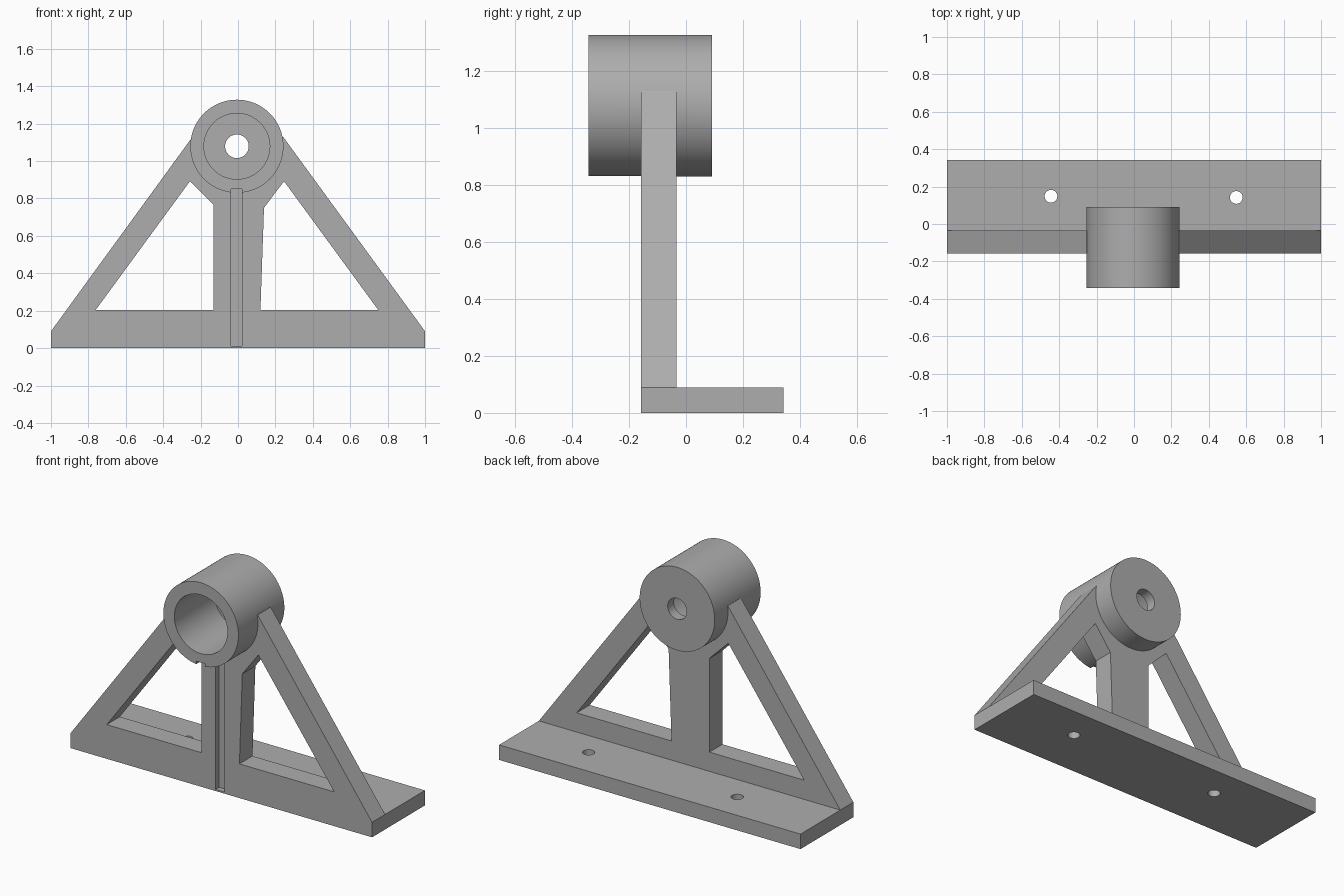
import bpy
import bmesh
import math
from mathutils import Matrix

cube = bpy.data.objects.get("Cube")
if cube:
    bpy.data.objects.remove(cube, do_unlink=True)

# Single plain grey finish
grey = bpy.data.materials.new("machined grey")
grey.use_nodes = True
colour = (0.42, 0.42, 0.42, 1)
grey.diffuse_color = colour
grey.node_tree.nodes["Principled BSDF"].inputs["Base Color"].default_value = colour

FRONT, BACK = -0.343, 0.343
WALL_FRONT, WALL_BACK = -0.158, -0.034
BOSS_X, BOSS_Z, BOSS_BACK = -0.006, 1.079, 0.092


def finish(name, bm):
    bmesh.ops.recalc_face_normals(bm, faces=bm.faces)
    mesh = bpy.data.meshes.new(name)
    bm.to_mesh(mesh)
    bm.free()
    mesh.materials.append(grey)
    obj = bpy.data.objects.new(name, mesh)
    bpy.context.collection.objects.link(obj)
    return obj


def prism(name, profile, y0, y1):
    """Extrude an x-z profile along y."""
    bm = bmesh.new()
    face = bm.faces.new([bm.verts.new((x, y0, z)) for x, z in profile])
    new = bmesh.ops.extrude_face_region(bm, geom=[face])["geom"]
    verts = [v for v in new if isinstance(v, bmesh.types.BMVert)]
    bmesh.ops.translate(bm, verts=verts, vec=(0, y1 - y0, 0))
    return finish(name, bm)


def box(name, x0, x1, y0, y1, z0, z1):
    return prism(name, [(x0, z0), (x1, z0), (x1, z1), (x0, z1)], y0, y1)


def cylinder(name, radius, length, centre, along_y=True, sides=96):
    bm = bmesh.new()
    turn = Matrix.Rotation(math.pi / 2 if along_y else 0, 4, "X")
    bmesh.ops.create_cone(bm, cap_ends=True, segments=sides, radius1=radius,
                          radius2=radius, depth=length,
                          matrix=Matrix.Translation(centre) @ turn)
    return finish(name, bm)


def boss_cylinder(name, radius, y0, y1):
    return cylinder(name, radius, y1 - y0, (BOSS_X, (y0 + y1) / 2, BOSS_Z))


def combine(target, tool, operation):
    tool.hide_render = True
    mod = target.modifiers.new(tool.name, "BOOLEAN")
    mod.operation = operation
    mod.solver = "EXACT"
    mod.object = tool
    bpy.context.view_layer.objects.active = target
    bpy.ops.object.modifier_apply(modifier=mod.name)
    bpy.data.objects.remove(tool, do_unlink=True)


# Upright triangular wall
bracket = prism("bearing_bracket", [
    (-1, 0), (1, 0), (1, 0.09), (0.241, 1.13), (-0.254, 1.115), (-1, 0.09)],
    WALL_FRONT, WALL_BACK)

# Two windows that leave the sloping arms and the centre post
windows = {
    "right_window": [(-0.76, 0.205), (-0.131, 0.205), (-0.131, 0.767), (-0.257, 0.892)],
    "left_window": [(0.749, 0.205), (0.246, 0.892), (0.139, 0.75), (0.12, 0.205)],
}
for name, profile in windows.items():
    combine(bracket, prism(name, profile, -0.5, 0.5), "DIFFERENCE")

# Base plate and bearing boss
combine(bracket, box("base_plate", -1, 1, WALL_FRONT, BACK, 0, 0.09), "UNION")
combine(bracket, boss_cylinder("boss", 0.249, FRONT, BOSS_BACK), "UNION")

# Blind bore from the front, with a small hole through its back
combine(bracket, boss_cylinder("bore", 0.176, -0.6, BOSS_BACK - 0.06), "DIFFERENCE")
combine(bracket, boss_cylinder("shaft_hole", 0.063, -0.1, 0.4), "DIFFERENCE")

# Narrow groove down the post, notching the underside of the boss
combine(bracket, box("groove", -0.037, 0.021, -0.6, -0.125, 0.01, 0.85), "DIFFERENCE")

# Bolt holes in the base
for x, y in ((-0.444, 0.148), (0.547, 0.142)):
    combine(bracket, cylinder("bolt_hole", 0.034, 0.5, (x, y, 0), False, 40), "DIFFERENCE")

# Smooth round surfaces, crisp edges
for obj in bpy.context.selected_objects:
    obj.select_set(False)
bracket.select_set(True)
bpy.context.view_layer.objects.active = bracket
bpy.ops.object.shade_smooth_by_angle(angle=math.radians(25))
